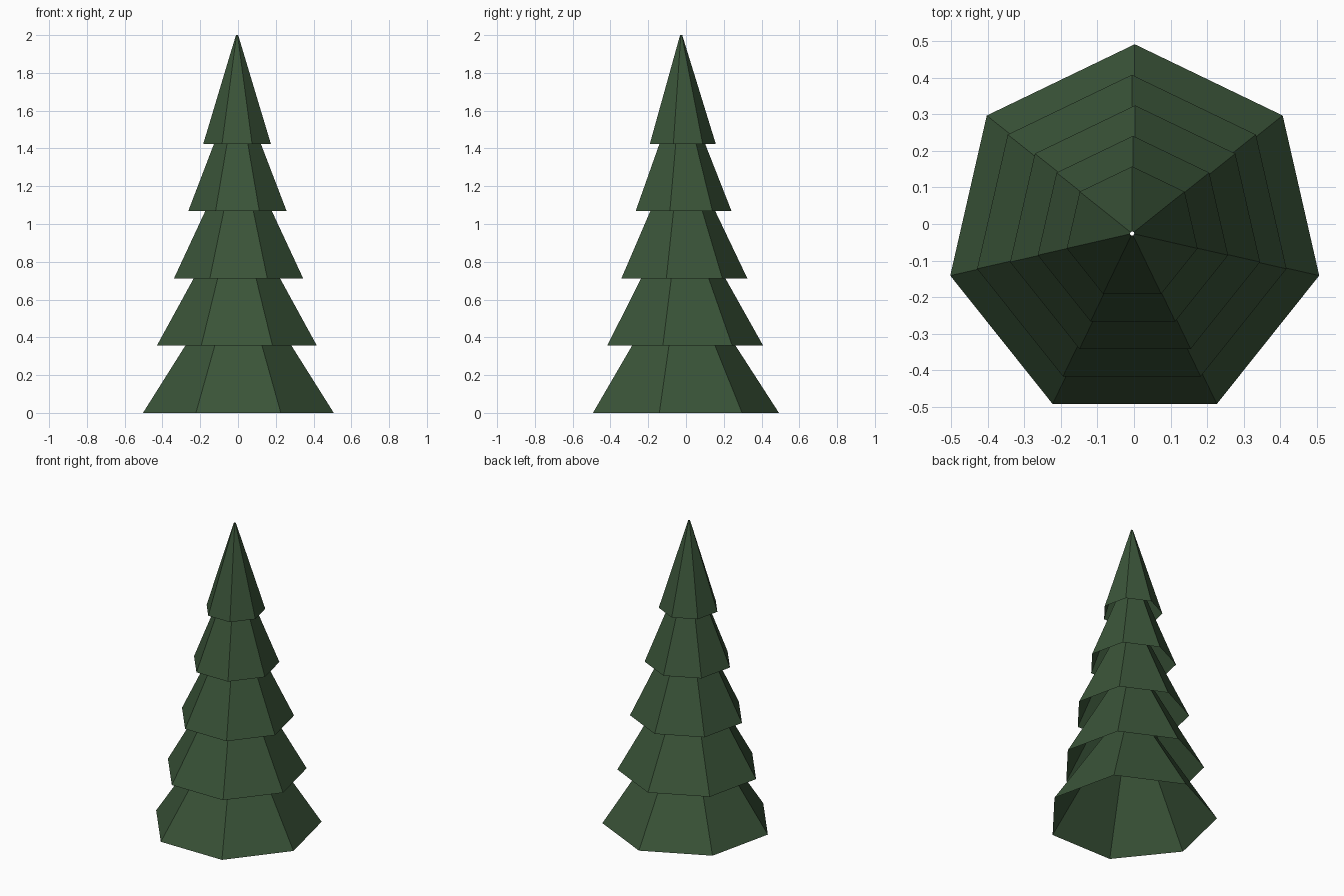
import bpy

cube = bpy.data.objects.get("Cube")
if cube:
    bpy.data.objects.remove(cube, do_unlink=True)

# Single foliage colour
green = bpy.data.materials.new("dark_green")
green.use_nodes = True
colour = (0.042, 0.088, 0.040, 1.0)
green.diffuse_color = colour
green.node_tree.nodes["Principled BSDF"].inputs["Base Color"].default_value = colour

TIERS = 5
SPACING = 0.356          # vertical step between tiers
HEIGHT = 0.576           # height of every tier
CENTRE_Y = -0.026        # centres the seven-sided base on its bounding box
DRIFT = (0.002, -0.006, 0.003, -0.003, -0.005)   # slight sideways wobble


def branch_tier(index):
    """Open, seven-sided tapered skirt of foliage, one corner to the back."""
    bpy.ops.mesh.primitive_cone_add(
        vertices=7,
        radius1=0.518 - 0.0836 * index,
        radius2=0.146 - 0.035 * index,
        depth=HEIGHT,
        end_fill_type='NOTHING',
        location=(DRIFT[index], CENTRE_Y, SPACING * index + HEIGHT / 2),
    )
    tier = bpy.context.object
    tier.name = f"branch_tier_{index + 1}"
    tier.data.materials.append(green)
    bpy.ops.object.shade_flat()


# Stacked tiers, widest at the bottom
for i in range(TIERS):
    branch_tier(i)
